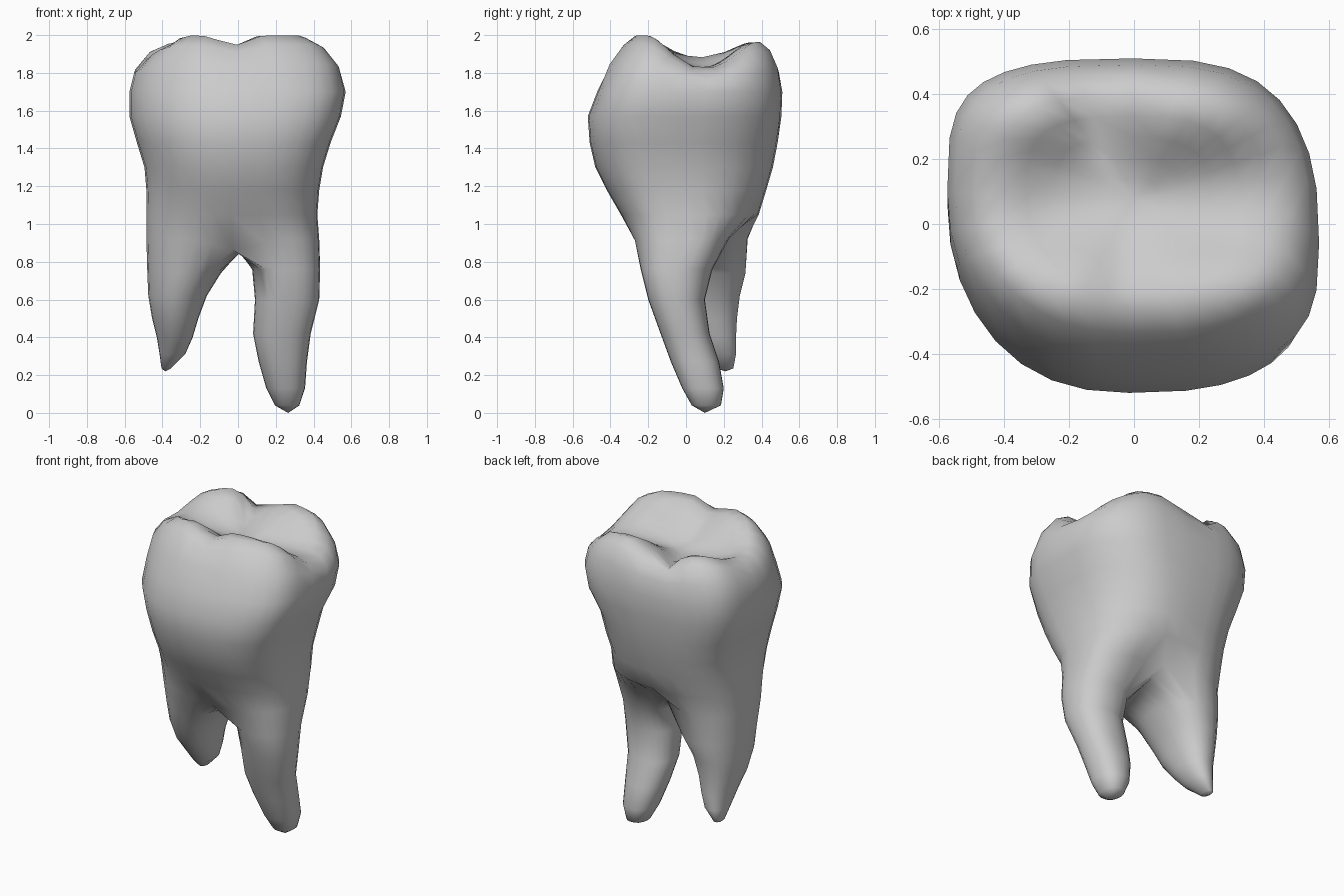
import bpy, bmesh
from math import cos, sin, pi, exp

if "Cube" in bpy.data.objects:
    bpy.data.objects.remove(bpy.data.objects["Cube"])

N = 32            # points round the crown
M = 7             # inner points on the bridge between the roots
SPREAD = 0.6      # extra angle the outer side of each root wraps inward
BACK, FRONT = N // 4, 3 * N // 4
# corner squareness: front right, back right, back left, front left
CROWN = (2.8, 2.9, 3.2, 2.25)
WAIST = (2.85, 2.5, 3.1, 2.25)
NECK = (3.0, 2.3, 3.0, 2.15)
FORK = (3.3, 2.6, 3.0, 2.3)
ROOT_R = (2.4, 2.2, 2.2, 2.2)
ROOT_L = (2.2, 2.2, 2.3, 1.9)
bm = bmesh.new()


def bell(v, centre, width):
    return exp(-((v - centre) / width) ** 2)


def step(v, width):
    return 1 / (1 + exp(-v / width))


def outline(angles, x0, x1, y0, y1, corners=CROWN, skew=0.0):
    """Rounded-square cross-section inside the given extents."""
    pts = []
    for a in angles:
        c, s = cos(a), sin(a)
        n = corners[(0 if s < 0 else 1) if c > 0 else (3 if s < 0 else 2)]
        u = (1 if c > 0 else -1) * abs(c) ** (2 / n)
        v = (1 if s > 0 else -1) * abs(s) ** (2 / n)
        y = (y0 + y1) / 2 + v * (y1 - y0) / 2 - skew * u * (1 - v * v)
        pts.append(((x0 + x1) / 2 + u * (x1 - x0) / 2, y))
    return pts


def bridge(a, b):
    for i in range(len(a)):
        j = (i + 1) % len(a)
        bm.faces.new((a[i], a[j], b[j], b[i]))


def fan(ring, tip):
    t = bm.verts.new(tip)
    for i in range(len(ring)):
        bm.faces.new((ring[i], ring[(i + 1) % len(ring)], t))


def chewing_height(x, y):
    """Two cusped ridges with a groove between them."""
    y = min(max(y, -0.24), 0.36)
    front, back = bell(y, -0.22, 0.18), bell(y, 0.36, 0.17)
    left = step(-0.36 - x, 0.04)
    h = 1.805 + 0.195 * front + 0.16 * back
    h -= 0.055 * bell(x, -0.03, 0.08) * front + 0.13 * bell(x, -0.11, 0.10) * back
    h -= 0.07 * step(x - 0.36, 0.04) * back
    return h + left * (0.08 * (1 - front) * (1 - back) - 0.03 * front)


full = [2 * pi * i / N for i in range(N)]

# Chewing surface: rings shrinking towards the central pit, then the rim
rows = []
rim = outline(full, -0.49, 0.48, -0.335, 0.45, CROWN, 0.03)
for s in (0.16, 0.33, 0.5, 0.68, 0.85):
    ring = [(x * s, 0.08 + (y - 0.08) * s) for x, y in rim]
    rows.append([(x, y, chewing_height(x, y)) for x, y in ring])
for ring, f in ((rim, 0.82), (outline(full, -0.55, 0.54, -0.41, 0.49, CROWN, 0.06), 0.45)):
    rows.append([(x, y, 1.72 + (chewing_height(x, y) - 1.72) * f) for x, y in ring])

# Crown and neck: z, corners, skew, x0, x1, y0, y1
for z, corners, skew, *ext in (
        (1.70, CROWN, .08, -.575, .57, -.47, .51), (1.57, CROWN, .07, -.575, .545, -.52, .505),
        (1.43, WAIST, .06, -.535, .49, -.51, .485), (1.30, WAIST, .04, -.495, .45, -.48, .46),
        (1.18, NECK, .02, -.485, .43, -.42, .425), (1.05, NECK, 0, -.485, .42, -.345, .385)):
    rows.append([(x, y, z) for x, y in outline(full, *ext, corners, skew)])

# Fork ring: pinched in the middle and cut back behind the right root
fork = []
for x, y in outline(full, -.485, .43, -.29, .345, FORK):
    y *= 1 - 0.25 * bell(x, 0, 0.14)
    z = 0.92 + (0.03 if y > 0 else -0.06) * bell(x, 0, 0.15)
    if y > 0:
        y *= 1 - 0.27 * step(x - 0.02, 0.04)
    fork.append((x, y, z))
rows.append(fork)

rings = [[bm.verts.new(p) for p in row] for row in rows]
for a, b in zip(rings, rings[1:]):
    bridge(a, b)
fan(rings[0], (0, 0.08, chewing_height(0, 0.08)))

# Arch between the roots, running from back to front
last = rings[-1]
pb, pf = last[BACK].co, last[FRONT].co
arch = []
for k in range(1, M + 1):
    p = pb.lerp(pf, k / (M + 1))
    arch.append(bm.verts.new((0.005, p.y, 0.84 + 0.06 * (1 - k / (M + 1)) ** 2)))

right_loop = [last[(FRONT + i) % N] for i in range(N // 2 + 1)] + arch
left_loop = [last[BACK + i] for i in range(N // 2 + 1)] + arch[::-1]


def root(loop, start, corners, levels, tip):
    """Extend one half of the fork down to a tip."""
    half = N // 2
    outer, inner = pi + 2 * SPREAD, pi - 2 * SPREAD
    start -= SPREAD
    ang = [start + outer * i / half for i in range(half + 1)]
    ang += [start + outer + inner * k / (M + 1) for k in range(1, M + 1)]
    for z, *ext in levels:
        new = [bm.verts.new((x, y, z)) for x, y in outline(ang, *ext, corners)]
        bridge(loop, new)
        loop = new
    fan(loop, tip)


root(right_loop, -pi / 2, ROOT_R, (
    (.76, .075, .435, -.24, .14), (.60, .09, .43, -.20, .10), (.42, .08, .385, -.135, .125),
    (.27, .11, .365, -.08, .175), (.13, .15, .355, -.02, .20), (.04, .195, .325, .03, .185)),
    (.265, .10, 0))
root(left_loop, pi / 2, ROOT_L, (
    (.74, -.48, -.09, -.20, .315), (.62, -.475, -.165, -.15, .285), (.50, -.455, -.21, -.09, .27),
    (.40, -.43, -.24, -.01, .265), (.31, -.415, -.28, .07, .265), (.235, -.405, -.355, .16, .25)),
    (-.385, .21, .22))

bmesh.ops.recalc_face_normals(bm, faces=bm.faces)
mesh = bpy.data.meshes.new("tooth")
bm.to_mesh(mesh)
bm.free()
for p in mesh.polygons:
    p.use_smooth = True
tooth = bpy.data.objects.new("tooth", mesh)
bpy.context.collection.objects.link(tooth)
